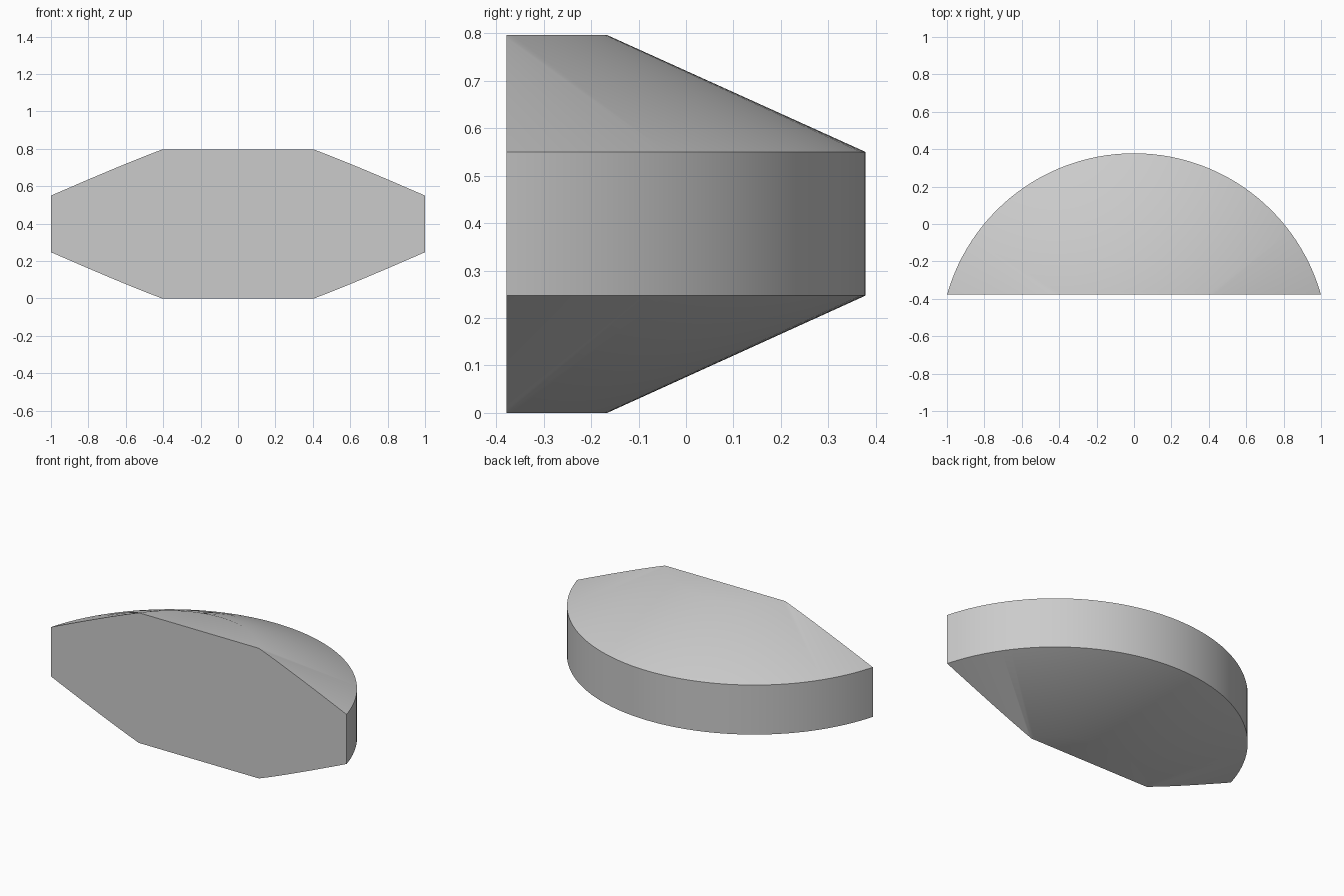
import bpy, bmesh, math
from mathutils import Vector

cube = bpy.data.objects.get("Cube")
if cube:
    bpy.data.objects.remove(cube, do_unlink=True)

FRONT = -0.378          # flat front plane
AXIS_Y = -0.661         # axis of the turned shape
R_CAP, R_RIM = 0.495, 1.039
H, LOW, HIGH = 0.796, 0.247, 0.55

grey = bpy.data.materials.new("light grey")
grey.use_nodes = True
colour = (0.6, 0.6, 0.6, 1)
grey.diffuse_color = colour
grey.node_tree.nodes["Principled BSDF"].inputs["Base Color"].default_value = colour

# Turned body: flat caps, sloped shoulders and an upright rim
bm = bmesh.new()
profile = [(0, 0), (R_CAP, 0), (R_RIM, LOW), (R_RIM, HIGH), (R_CAP, H), (0, H)]
verts = [bm.verts.new((r, AXIS_Y, z)) for r, z in profile]
edges = [bm.edges.new(pair) for pair in zip(verts, verts[1:])]
axis = Vector((0, AXIS_Y, 0))
bmesh.ops.spin(bm, geom=verts + edges, cent=axis, axis=(0, 0, 1),
               angle=math.tau, steps=128, use_merge=True)
bmesh.ops.remove_doubles(bm, verts=bm.verts, dist=1e-5)

# Slice away the front and close it with one flat face
cut = bmesh.ops.bisect_plane(bm, geom=bm.verts[:] + bm.edges[:] + bm.faces[:],
                             plane_co=(0, FRONT, 0), plane_no=(0, -1, 0),
                             clear_outer=True)
rim = [e for e in cut["geom_cut"] if isinstance(e, bmesh.types.BMEdge)]
bmesh.ops.contextual_create(bm, geom=rim)
# Join the cap wedges into single flat faces
for z in (0, H):
    cap = [f for f in bm.faces if all(abs(v.co.z - z) < 1e-4 for v in f.verts)]
    bmesh.ops.dissolve_faces(bm, faces=cap, use_verts=True)
bmesh.ops.recalc_face_normals(bm, faces=bm.faces)

mesh = bpy.data.meshes.new("bevelled_segment")
bm.to_mesh(mesh)
bm.free()
mesh.materials.append(grey)
body = bpy.data.objects.new("bevelled_segment", mesh)
bpy.context.collection.objects.link(body)

# Soft shoulders, crisp rim and front
bpy.ops.object.select_all(action="DESELECT")
body.select_set(True)
bpy.context.view_layer.objects.active = body
bpy.ops.object.shade_smooth_by_angle(angle=math.radians(30))
